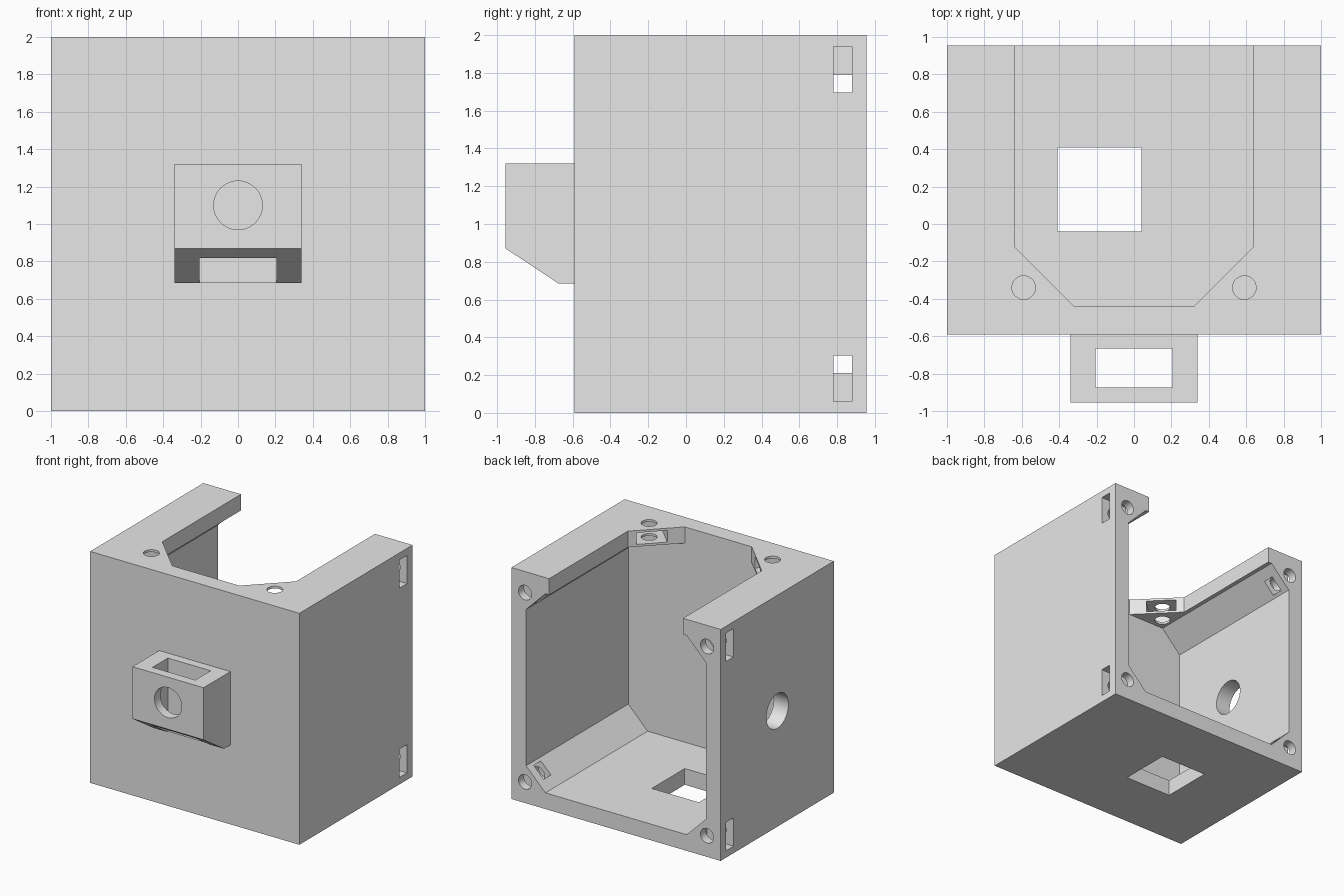
import bpy, bmesh, math
from mathutils import Vector

cube = bpy.data.objects.get("Cube")
if cube:
    bpy.data.objects.remove(cube, do_unlink=True)

grey = bpy.data.materials.new("plain_grey")
grey.use_nodes = True
grey.diffuse_color = (0.8, 0.8, 0.8, 1)
grey.node_tree.nodes["Principled BSDF"].inputs["Base Color"].default_value = (0.8, 0.8, 0.8, 1)


def prism(name, points, axis, low, high):
    """Extrude a 2D outline along an axis: x uses (y, z), y uses (x, z), z uses (x, y)."""
    place = {"x": lambda p, d: (d, p[0], p[1]),
             "y": lambda p, d: (p[0], d, p[1]),
             "z": lambda p, d: (p[0], p[1], d)}[axis]
    bm = bmesh.new()
    base = bm.faces.new([bm.verts.new(place(p, low)) for p in points])
    top = bmesh.ops.extrude_face_region(bm, geom=[base])["geom"]
    shift = Vector(place((0, 0), high - low))
    bmesh.ops.translate(bm, vec=shift, verts=[v for v in top if isinstance(v, bmesh.types.BMVert)])
    bmesh.ops.recalc_face_normals(bm, faces=bm.faces)
    mesh = bpy.data.meshes.new(name)
    bm.to_mesh(mesh)
    bm.free()
    mesh.materials.append(grey)
    ob = bpy.data.objects.new(name, mesh)
    bpy.context.collection.objects.link(ob)
    return ob


def rect(x0, x1, y0, y1):
    return [(x0, y0), (x1, y0), (x1, y1), (x0, y1)]


def circle(cx, cy, r, sides=48):
    angles = [math.tau * i / sides for i in range(sides)]
    return [(cx + r * math.cos(a), cy + r * math.sin(a)) for a in angles]


def cut(target, outline, axis, low, high):
    """Subtract a prism from the target and discard the cutter."""
    cutter = prism("cutter", outline, axis, low, high)
    cutter.hide_render = True
    mod = target.modifiers.new("cut", "BOOLEAN")
    mod.operation = "DIFFERENCE"
    mod.solver = "EXACT"
    mod.object = cutter
    bpy.context.view_layer.update()
    result = bpy.data.meshes.new_from_object(
        target.evaluated_get(bpy.context.evaluated_depsgraph_get()))
    target.modifiers.clear()
    target.data = result
    bpy.data.objects.remove(cutter, do_unlink=True)


FRONT, BACK, INNER = -0.59, 0.955, -0.44

# Box shell, hollowed from the back with chamfered long edges
housing = prism("housing", rect(-1, 1, 0, 2), "y", FRONT, BACK)
w, c = 0.86, 0.185
quarter = [(w, w - c), (w - c, w)]
cavity = (quarter + [(-x, z) for x, z in reversed(quarter)]
          + [(-x, -z) for x, z in quarter] + [(x, -z) for x, z in reversed(quarter)])
cut(housing, [(x, z + 1) for x, z in cavity], "y", INNER, 1.1)

# Top opening with angled front corners
side = [(0.64, 1.1), (0.64, -0.12), (0.32, INNER)]
cut(housing, side + [(-x, y) for x, y in reversed(side)], "z", 1.7, 2.1)

# Square floor hole and round hole in one side wall
cut(housing, rect(-0.41, 0.04, -0.04, 0.41), "z", -0.1, 0.2)
cut(housing, circle(0.18, 1, 0.15), "x", -1.1, -0.8)

for s in (-1, 1):
    # Rear corner screw holes with nut slots open to the side
    for z in (0.1825, 1.8175):
        cut(housing, rect(*sorted((s * 0.745, s * 1.1)), z - 0.1225, z + 0.1225), "y", 0.78, 0.88)
        cut(housing, circle(s * 0.87, z, 0.063, 32), "y", 0.68, 1.1)
    # Top corner nut slots, turned to face the opening, and their screw holes
    hx, hy, k = 0.59, -0.34, math.sqrt(0.5)
    slot = [(hx + k * (u + v), hy + k * (v - u))
            for u, v in rect(-0.25, 0.1225, -0.1225, 0.1225)]
    cut(housing, [(s * x, y) for x, y in slot], "z", 1.88, 1.98)
    cut(housing, circle(s * hx, hy, 0.063, 32), "z", 1.75, 2.1)

# Front bracket with sloped underside, vertical slot and round front hole
bracket = prism("front_bracket",
                [(FRONT, 1.32), (-0.955, 1.32), (-0.955, 0.87), (-0.675, 0.685), (FRONT, 0.685)],
                "x", -0.34, 0.34)
cut(bracket, rect(-0.205, 0.205, -0.875, -0.665), "z", 0.5, 1.5)
cut(bracket, circle(0, 1.1, 0.13), "y", -1.1, -0.77)

# Smooth hole walls, sharp edges elsewhere
for ob in bpy.context.view_layer.objects:
    ob.select_set(ob in (housing, bracket))
bpy.context.view_layer.objects.active = housing
bpy.ops.object.shade_smooth_by_angle(angle=math.radians(30))
